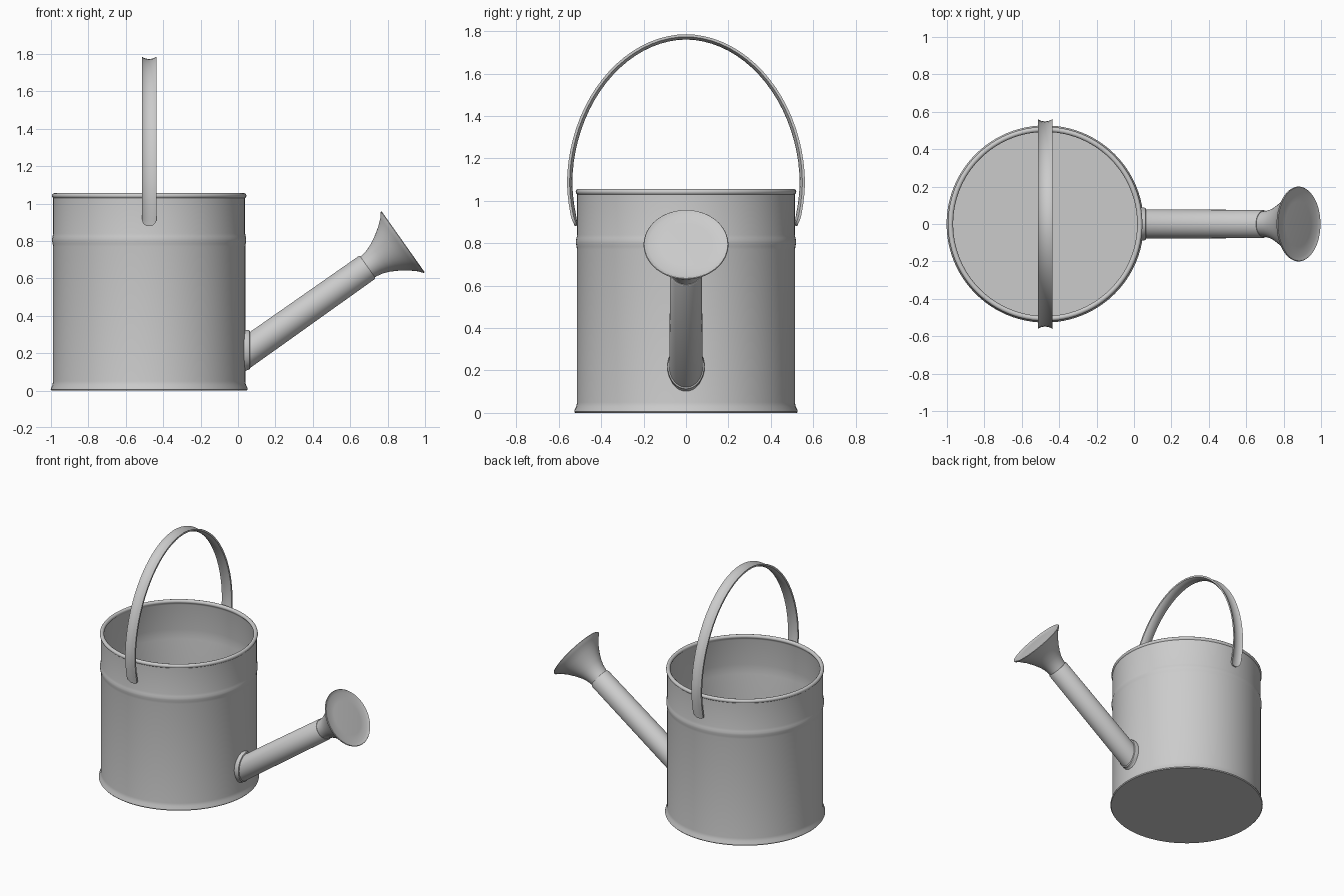
import bpy, bmesh, math
from mathutils import Vector, Matrix

if "Cube" in bpy.data.objects:
    bpy.data.objects.remove(bpy.data.objects["Cube"])

CX = -0.475  # body axis


def finish(name, bm, angle=40):
    bmesh.ops.remove_doubles(bm, verts=bm.verts, dist=1e-5)
    bmesh.ops.recalc_face_normals(bm, faces=bm.faces)
    mesh = bpy.data.meshes.new(name)
    bm.to_mesh(mesh)
    bm.free()
    ob = bpy.data.objects.new(name, mesh)
    bpy.context.collection.objects.link(ob)
    bpy.ops.object.select_all(action='DESELECT')
    ob.select_set(True)
    bpy.context.view_layer.objects.active = ob
    bpy.ops.object.shade_smooth_by_angle(angle=math.radians(angle))
    return ob


def grid_faces(bm, rows, closed):
    for a, b in zip(rows, rows[1:]):
        n = len(a)
        for i in range(n if closed else n - 1):
            j = (i + 1) % n
            bm.faces.new((a[i], a[j], b[j], b[i]))


def lathe(name, profile, matrix, n=64, base_x=None):
    """Revolve (radius, height) points about local z; base_x trims ring 0 to a plane."""
    bm = bmesh.new()
    axis = matrix.to_3x3() @ Vector((0, 0, 1))
    rows = []
    for k, (r, h) in enumerate(profile):
        row = []
        for i in range(n):
            t = 2 * math.pi * i / n
            p = matrix @ Vector((max(r, 1e-7) * math.cos(t), max(r, 1e-7) * math.sin(t), h))
            if k == 0 and base_x is not None:
                p += axis * ((base_x - p.x) / axis.x)
            row.append(bm.verts.new(p))
        rows.append(row)
    grid_faces(bm, rows, True)
    bmesh.ops.dissolve_degenerate(bm, dist=1e-6, edges=bm.edges)
    return finish(name, bm)


# Bucket: flared foot, raised bead, rolled rim, inner wall and floor
rim = [(0.506 + 0.014 * math.cos(a), 1.042 + 0.014 * math.sin(a))
       for a in [math.radians(-60 + 30 * i) for i in range(11)]]
bucket = [(0, 0), (0.522, 0), (0.527, 0.006), (0.525, 0.014), (0.517, 0.03), (0.514, 0.05),
          (0.514, 0.77), (0.516, 0.785), (0.519, 0.80), (0.519, 0.812), (0.516, 0.825),
          (0.513, 0.84), (0.513, 1.02)] + rim + [
          (0.502, 1.02), (0.502, 0.84), (0.507, 0.806), (0.502, 0.77), (0.502, 0.02), (0, 0.02)]
lathe("bucket", bucket, Matrix.Translation((CX, 0, 0)), 96)

# Spout and sprinkler rose share one tilted axis
direction = Vector((0.817, 0, 0.577)).normalized()
tilt = direction.to_track_quat('Z', 'Y').to_matrix().to_4x4()
rose_centre = Vector((0.88, 0, 0.793))
axis_matrix = Matrix.Translation(rose_centre) @ tilt
lathe("spout", [(0.079, -0.98), (0.075, -0.235), (0.071, -0.229), (0.06, -0.229)],
      axis_matrix, 48, base_x=0.025)
lathe("sprinkler_rose", [(0.066, -0.25), (0.069, -0.215), (0.076, -0.18), (0.09, -0.145),
                         (0.112, -0.105), (0.142, -0.06), (0.175, -0.022), (0.198, -0.004),
                         (0.2, 0.0), (0.197, 0.004), (0.188, 0.001), (0.176, -0.004),
                         (0.12, -0.002), (0, 0)], axis_matrix, 64)

# Collar: oval flange where the spout meets the bucket
collar_matrix = (Matrix.Translation((0.02, 0, 0.217)) @ Matrix.Diagonal((1, 0.088, 0.107, 1))
                 @ Matrix.Rotation(math.pi / 2, 4, 'Y'))
lathe("spout_collar", [(1, 0), (1, 0.034), (0.97, 0.042), (0.9, 0.045), (0.8, 0.045)],
      collar_matrix, 48)

# Handle: dished strap following a tall arch, with rounded ends on the bucket sides
half = [(0.517, 0.882), (0.518, 0.887), (0.519, 0.897), (0.521, 0.91),
        (0.524, 0.93), (0.533, 0.98), (0.539, 1.03)]
arch = []
for i in range(41):
    t = math.pi * i / 40
    c, s = math.cos(t), math.sin(t)
    arch.append((0.542 * math.copysign(abs(c) ** (2 / 1.95), c), 1.08 + 0.686 * abs(s) ** (2 / 1.95)))
path = half + arch + [(-y, z) for y, z in reversed(half)]
bm = bmesh.new()
rows = []
for k, (y, z) in enumerate(path):
    a, b = path[max(k - 1, 0)], path[min(k + 1, len(path) - 1)]
    tangent = Vector((0, b[0] - a[0], b[1] - a[1])).normalized()
    outward = Vector((0, tangent.z, -tangent.y))
    end = min(1, (min(z - 0.882, 0.04) + 0.003) / 0.04)
    width = 0.039 * math.sqrt(1 - (1 - end) ** 2)
    front, back = [], []
    for u in (-1, -0.8, -0.5, 0, 0.5, 0.8, 1):
        dish = 0.013 * u * u * end
        base = Vector((CX + width * u, y, z))
        back.append(bm.verts.new(base + outward * (dish - 0.006)))
        front.append(bm.verts.new(base + outward * (dish + 0.006)))
    rows.append(front + back[::-1])
grid_faces(bm, rows, True)
bm.faces.new(rows[0])
bm.faces.new(rows[-1])
finish("handle", bm)
